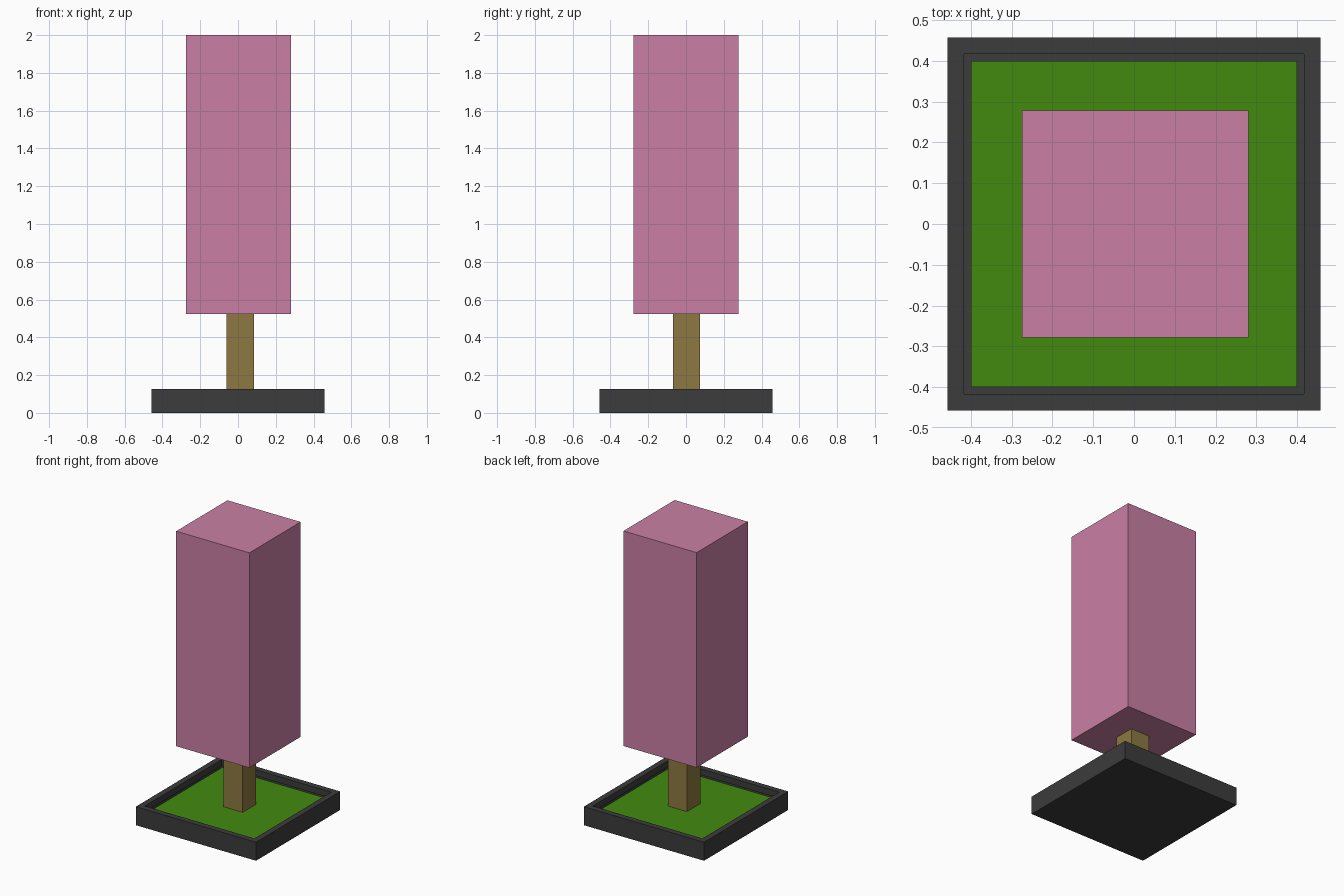
import bpy, bmesh

if "Cube" in bpy.data.objects:
    bpy.data.objects.remove(bpy.data.objects["Cube"])


def material(name, color):
    mat = bpy.data.materials.new(name)
    mat.diffuse_color = (*color, 1.0)
    mat.use_nodes = True
    mat.node_tree.nodes["Principled BSDF"].inputs["Base Color"].default_value = mat.diffuse_color
    return mat


def add_object(name, bm, mat):
    mesh = bpy.data.meshes.new(name)
    bm.to_mesh(mesh)
    bm.free()
    mesh.materials.append(mat)
    obj = bpy.data.objects.new(name, mesh)
    bpy.context.collection.objects.link(obj)
    return obj


def box_mesh(x, y, z):
    """Box from (min, max) ranges on each axis."""
    bm = bmesh.new()
    bmesh.ops.create_cube(bm, size=1)
    for v in bm.verts:
        v.co = [r[0] if c < 0 else r[1] for c, r in zip(v.co, (x, y, z))]
    return bm


HALF, INNER = 0.457, 0.40
RIM_Z, SOIL_Z, CROWN_Z = 0.127, 0.085, 0.523

# Planter tray: inset the top face, sink it and leave the floor to the soil
bm = box_mesh((-HALF, HALF), (-HALF, HALF), (0, RIM_Z))
top = max(bm.faces, key=lambda f: f.calc_center_median().z)
bmesh.ops.inset_region(bm, faces=[top], thickness=HALF - INNER)
walls = bmesh.ops.extrude_discrete_faces(bm, faces=[top])
floor = walls["faces"][0]
bmesh.ops.translate(bm, verts=floor.verts, vec=(0, 0, SOIL_Z - RIM_Z))
bmesh.ops.delete(bm, geom=[floor], context="FACES_ONLY")
bmesh.ops.recalc_face_normals(bm, faces=bm.faces)
add_object("planter_tray", bm, material("dark_grey", (0.045, 0.045, 0.045)))

# Grass filling the tray
bm = bmesh.new()
bmesh.ops.create_grid(bm, x_segments=1, y_segments=1, size=INNER)
bmesh.ops.translate(bm, verts=bm.verts, vec=(0, 0, SOIL_Z))
add_object("grass", bm, material("green", (0.055, 0.255, 0.005)))

# Trunk, slightly off centre
add_object("trunk", box_mesh((-0.06, 0.085), (-0.07, 0.075), (SOIL_Z, CROWN_Z)),
           material("brown", (0.27, 0.19, 0.052)))

# Blossom crown
add_object("crown", box_mesh((-0.275, 0.281), (-0.278, 0.278), (CROWN_Z, 2.0)),
           material("pink", (0.59, 0.216, 0.376)))
